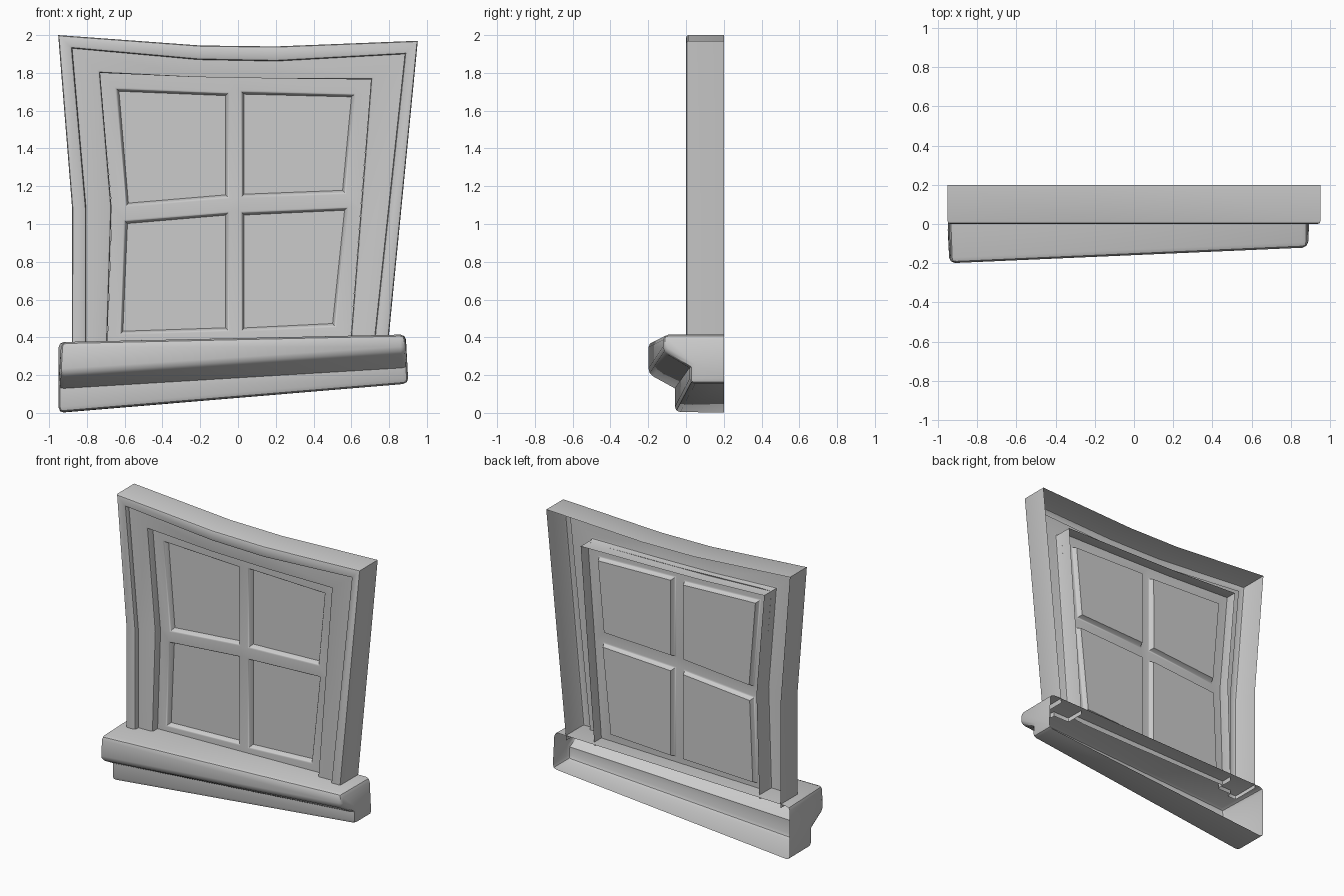
import bpy, bmesh
from mathutils import Vector

if "Cube" in bpy.data.objects:
    bpy.data.objects.remove(bpy.data.objects["Cube"])


def finish(bm, name):
    me = bpy.data.meshes.new(name)
    bm.to_mesh(me)
    bm.free()
    ob = bpy.data.objects.new(name, me)
    bpy.context.collection.objects.link(ob)
    bpy.ops.object.select_all(action='DESELECT')
    bpy.context.view_layer.objects.active = ob
    ob.select_set(True)
    bpy.ops.object.shade_smooth_by_angle(angle=0.7)
    return ob


def grid(bm, rows):
    """Skin a grid of points; returns vertices and faces by row."""
    vs = [[bm.verts.new(p) for p in r] for r in rows]
    fs = [[bm.faces.new((a[i], b[i], b[i + 1], a[i + 1])) for i in range(len(a) - 1)]
          for a, b in zip(vs, vs[1:])]
    return vs, fs


def soften(bm, edges, width):
    bmesh.ops.bevel(bm, geom=edges, offset=width, segments=2, profile=0.5,
                    affect='EDGES', clamp_overlap=True)


# Casing: three crooked outlines (left foot, over the top, right foot)
outer = [(-.88, .35), (-.878, 1.08), (-.952, 2), (-.2, 1.945), (.2, 1.94), (.952, 1.97), (.796, .38)]
inner = [(-.804, .35), (-.804, 1.08), (-.878, 1.93), (-.21, 1.87), (.2, 1.862), (.884, 1.90), (.721, .38)]
reveal = [(-.693, .35), (-.67, 1.09), (-.73, 1.80), (-.23, 1.778), (.215, 1.77), (.704, 1.765), (.596, .38)]
steps = [(outer, .2), (outer, 0), (inner, 0), (inner, .035), (reveal, .035), (reveal, .17)]
bm = bmesh.new()
vs, fs = grid(bm, [[(x, y, z) for x, z in loop] for loop, y in steps])
soften(bm, [bm.edges.get((a, b)) for r in (1, 2, 4) for a, b in zip(vs[r], vs[r][1:])], .014)
bmesh.ops.recalc_face_normals(bm, faces=bm.faces)
if sum(f.normal.y * f.calc_area() for f in bm.faces) > 0:
    bmesh.ops.reverse_faces(bm, faces=bm.faces)
finish(bm, "window_casing")

# Sash: each row is left edge, left panes, mullion, right panes, right edge (x, z)
ml, mr = -.053, .02
sash = [
    [(-.73, 1.80), (-.64, 1.80), (ml, 1.777), (mr, 1.775), (.614, 1.766), (.704, 1.765)],
    [(-.724, 1.72), (-.643, 1.715), (ml, 1.692), (mr, 1.70), (.614, 1.685), (.698, 1.685)],
    [(-.67, 1.10), (-.592, 1.097), (ml, 1.142), (mr, 1.145), (.566, 1.165), (.656, 1.16)],
    [(-.67, 1.02), (-.598, 1.015), (ml, 1.06), (mr, 1.06), (.577, 1.085), (.65, 1.08)],
    [(-.69, .42), (-.622, .42), (ml, .438), (mr, .437), (.513, .46), (.602, .46)],
    [(-.693, .35), (-.622, .35), (ml, .36), (mr, .36), (.51, .37), (.596, .38)],
]
bm = bmesh.new()
vs, fs = grid(bm, [[(x, .09, z) for x, z in row] for row in sash])
bmesh.ops.recalc_face_normals(bm, faces=bm.faces)
if fs[0][0].normal.y > 0:
    bmesh.ops.reverse_faces(bm, faces=bm.faces)
panes = [fs[r][c] for r in (1, 3) for c in (1, 3)]
rims = [e for f in panes for e in f.edges]
bmesh.ops.inset_individual(bm, faces=panes, thickness=.018)
for f in panes:
    bmesh.ops.translate(bm, verts=f.verts, vec=(0, .035, 0))
soften(bm, [e for e in bm.edges if all(v.co.y < .1 for v in e.verts)
            and any(f.normal.y > -.99 or any(v.co.y > .1 for v in f.verts) for f in e.link_faces)], .008)
finish(bm, "window_sash")

# Sill: stepped section that changes from the left end to the right, open at the back
left = [(-.95, .2, .375), (-.935, -.2, .375), (-.945, -.2, .205), (-.95, -.06, .128), (-.95, -.06, .002), (-.95, .2, 0)]
right = [(.888, .2, .415), (.885, -.12, .415), (.89, -.12, .325), (.897, .02, .24), (.902, .02, .155), (.902, .2, .155)]
bm = bmesh.new()
vs, fs = grid(bm, [left, right])
for row in vs:
    bm.faces.new(row)
bmesh.ops.recalc_face_normals(bm, faces=bm.faces)
if fs[0][0].normal.z < 0:
    bmesh.ops.reverse_faces(bm, faces=bm.faces)
step = bm.edges.get((vs[0][3], vs[1][3]))
soften(bm, [e for e in bm.edges if len(e.link_faces) == 2 and e is not step], .028)
finish(bm, "window_sill")
